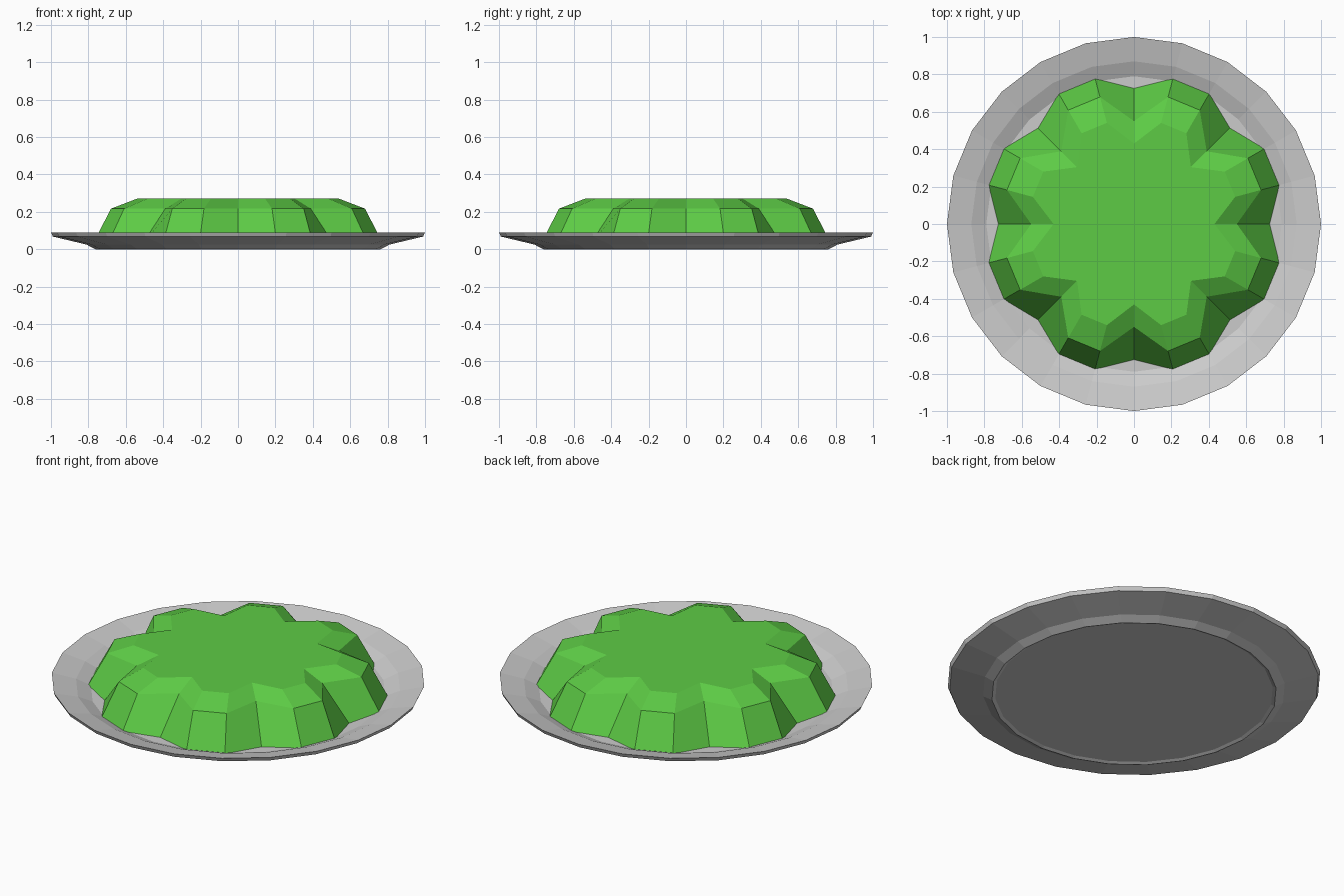
import bpy, bmesh
from math import sin, cos, pi

if "Cube" in bpy.data.objects:
    bpy.data.objects.remove(bpy.data.objects["Cube"])

N = 24  # sides shared by plate and jelly


def lofted(name, rings):
    """Loft rings (radius function, z) bottom to top and cap both ends."""
    bm = bmesh.new()
    loops = []
    for radius, z in rings:
        loops.append([bm.verts.new((radius(k) * cos(2 * pi * k / N),
                                    radius(k) * sin(2 * pi * k / N), z)) for k in range(N)])
    for a, b in zip(loops, loops[1:]):
        for k in range(N):
            j = (k + 1) % N
            bm.faces.new((a[k], a[j], b[j], b[k]))
    bm.faces.new(loops[0][::-1])
    bm.faces.new(loops[-1])
    bmesh.ops.recalc_face_normals(bm, faces=bm.faces)
    me = bpy.data.meshes.new(name)
    bm.to_mesh(me)
    bm.free()
    ob = bpy.data.objects.new(name, me)
    bpy.context.collection.objects.link(ob)
    return ob


def circle(r):
    return lambda k: r


def fluted(peak, valley):
    return lambda k: valley if k % 3 == 0 else peak


# Plate: recessed base, foot ring, underside, rim, then the dished top
plate_profile = [(0.745, 0.008), (0.763, 0.0), (0.81, 0.025), (0.99, 0.068),
                 (1.0, 0.09), (0.87, 0.06), (0.79, 0.025)]
lofted("plate", [(circle(r), z) for r, z in plate_profile])

# Jelly: eight flutes, steep wall and a chamfered top
jelly = lofted("jelly", [(fluted(0.805, 0.725), 0.026),
                         (fluted(0.703, 0.55), 0.217),
                         (fluted(0.56, 0.43), 0.27)])
green = bpy.data.materials.new("jelly_green")
green.diffuse_color = (0.11, 0.6, 0.06, 1)
green.use_nodes = True
green.node_tree.nodes["Principled BSDF"].inputs["Base Color"].default_value = green.diffuse_color
jelly.data.materials.append(green)
